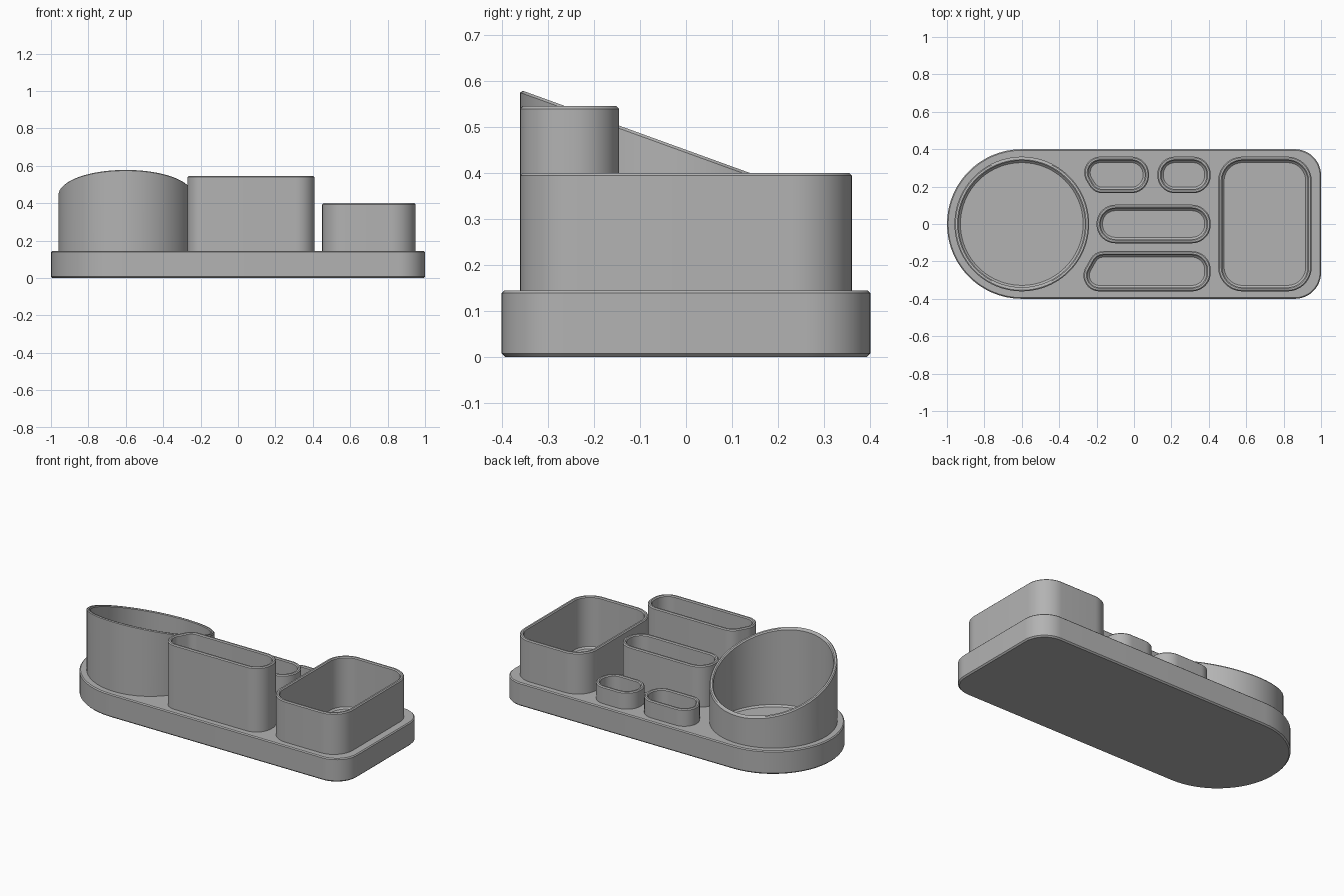
import bpy, bmesh
from math import sin, cos, tan, atan2, pi, radians
from mathutils import Vector

if "Cube" in bpy.data.objects:
    bpy.data.objects.remove(bpy.data.objects["Cube"])

grey = bpy.data.materials.new("plain grey")
grey.use_nodes = True
grey.diffuse_color = (0.45, 0.45, 0.45, 1)
grey.node_tree.nodes["Principled BSDF"].inputs["Base Color"].default_value = grey.diffuse_color

BASE_TOP, FLOOR, WALL, CHAMFER = 0.145, 0.08, 0.022, 0.006


def fillet_arcs(corners):
    """Counter-clockwise corners (x, y, radius) become (centre, radius, start, sweep)."""
    arcs = []
    for i, (x, y, r) in enumerate(corners):
        p = Vector((x, y))
        to_prev = (Vector(corners[i - 1][:2]) - p).normalized()
        to_next = (Vector(corners[(i + 1) % len(corners)][:2]) - p).normalized()
        inner = to_prev.angle(to_next)
        centre = p + (to_prev + to_next).normalized() * r / sin(inner / 2)
        start = atan2(-to_prev.y, -to_prev.x) - pi / 2
        arcs.append((centre, r, start, pi - inner))
    return arcs


def rectangle(x0, x1, y0, y1, r):
    return fillet_arcs([(x0, y0, r), (x1, y0, r), (x1, y1, r), (x0, y1, r)])


def ring_points(arcs, inset):
    for centre, r, start, sweep in arcs:
        full = sweep > 6
        n = 96 if full else max(8, int(sweep * 10))
        for k in range(n if full else n + 1):
            a = start + sweep * k / n
            yield centre + (r - inset) * Vector((cos(a), sin(a)))


def loft(name, arcs, rings, slope=0, cap_bottom=False):
    """Stack rings of (inset, height, slanted) and close the last one."""
    bm = bmesh.new()
    loops = []
    for inset, z, slanted in rings:
        loops.append([bm.verts.new((p.x, p.y, z - slope * p.y * slanted))
                      for p in ring_points(arcs, inset)])
    for low, high in zip(loops, loops[1:]):
        for i in range(len(low)):
            bm.faces.new((low[i - 1], low[i], high[i], high[i - 1]))
    bm.faces.new(loops[-1])
    if cap_bottom:
        bm.faces.new(loops[0][::-1])
    mesh = bpy.data.meshes.new(name)
    bm.to_mesh(mesh)
    bm.free()
    mesh.materials.append(grey)
    obj = bpy.data.objects.new(name, mesh)
    bpy.context.collection.objects.link(obj)
    return obj


def activate(obj):
    bpy.ops.object.select_all(action='DESELECT')
    obj.select_set(True)
    bpy.context.view_layer.objects.active = obj


# Tray base: round on one end, rounded corners on the other
tray_outline = fillet_arcs([(-1, -0.4, 0.3999), (1, -0.4, 0.14), (1, 0.4, 0.14), (-1, 0.4, 0.3999)])
tray = loft("tray_base", tray_outline,
            [(0.008, 0, 0), (0, 0.008, 0), (0, BASE_TOP - CHAMFER, 0), (CHAMFER, BASE_TOP, 0)],
            cap_bottom=True)

# Compartments: outline, rim height, rim slope
compartments = {
    "round_cup": ([(Vector((-0.6, 0)), 0.36, 0, 2 * pi)], 0.45, 0.362),
    "front_pen_holder": (fillet_arcs([(-0.33, -0.36, 0.085), (0.41, -0.36, 0.1),
                                      (0.41, -0.145, 0.1), (-0.21, -0.145, 0.08)]), 0.545, 0),
    "middle_pen_holder": (rectangle(-0.2, 0.41, -0.103, 0.103, 0.1), 0.4, 0),
    "back_clip_holder": (fillet_arcs([(-0.215, 0.165, 0.08), (0.08, 0.165, 0.094),
                                      (0.08, 0.36, 0.094), (-0.33, 0.36, 0.085)]), 0.25, 0),
    "back_small_holder": (rectangle(0.125, 0.41, 0.165, 0.36, 0.094), 0.25, 0),
    "square_bin": (rectangle(0.45, 0.95, -0.36, 0.36, 0.13), 0.4, 0),
}

cups = []
for name, (arcs, top, slope) in compartments.items():
    # Thin wall, bevelled rim, recessed floor
    cups.append(loft(name, arcs, [
        (0, BASE_TOP - 0.01, 0), (0, top - CHAMFER, 1), (CHAMFER, top, 1),
        (WALL - CHAMFER, top, 1), (WALL, top - CHAMFER, 1),
        (WALL, FLOOR + 0.01, 0), (WALL + 0.01, FLOOR, 0)], slope))
    # Recess in the tray, its edge hidden inside the wall
    cutter = loft(name + "_cutter", arcs, [(WALL / 2, FLOOR - 0.01, 0), (WALL / 2, 0.3, 0)],
                  cap_bottom=True)
    cutter.hide_render = True
    activate(tray)
    cut = tray.modifiers.new("recess", 'BOOLEAN')
    cut.operation, cut.solver, cut.object = 'DIFFERENCE', 'EXACT', cutter
    bpy.ops.object.modifier_apply(modifier=cut.name)
    bpy.data.objects.remove(cutter)

for obj in [tray] + cups:
    activate(obj)
    bpy.ops.object.shade_smooth_by_angle(angle=radians(30))
